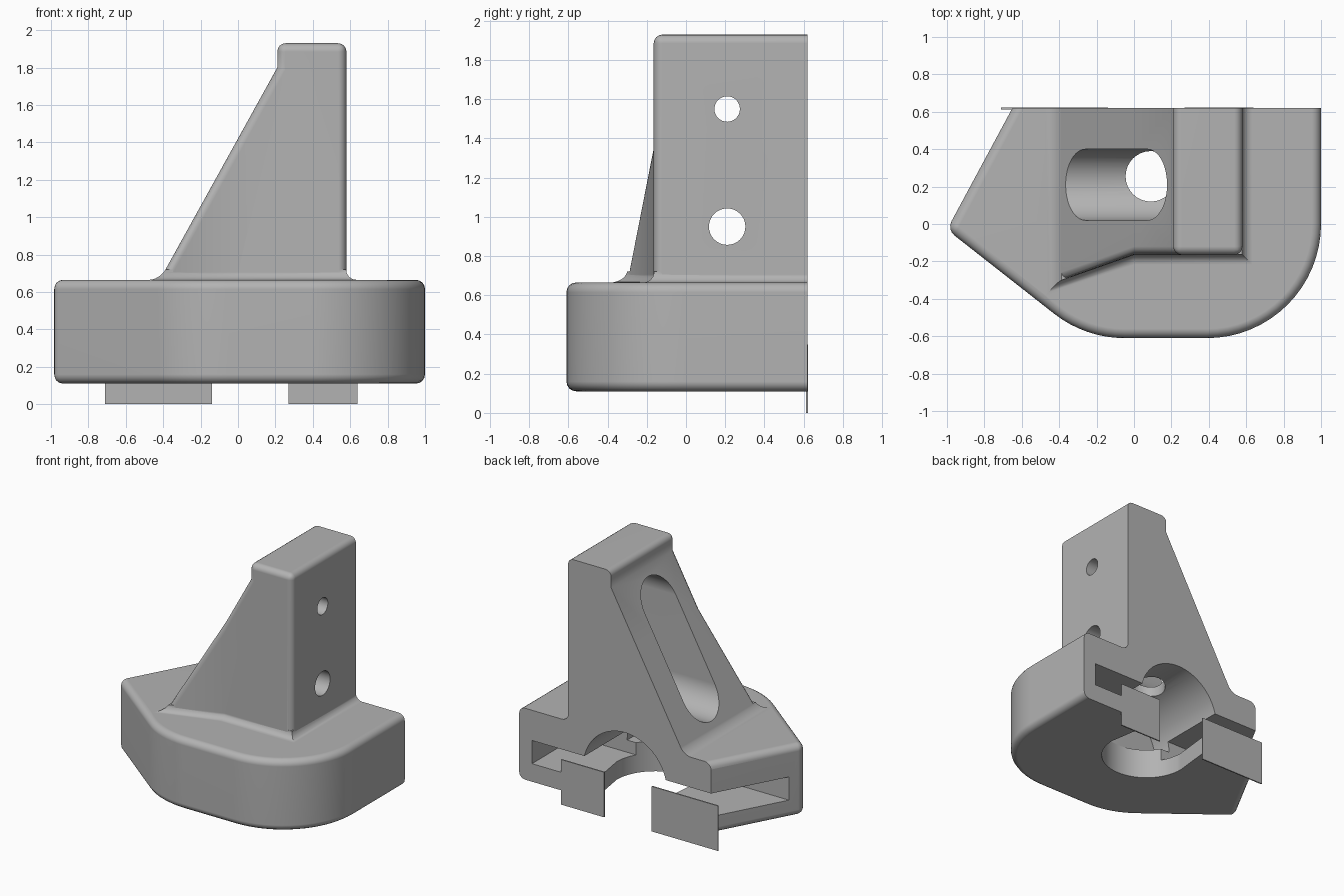
import bpy, bmesh, math
from mathutils import Vector

cube = bpy.data.objects.get("Cube")
if cube:
    bpy.data.objects.remove(cube, do_unlink=True)

grey = bpy.data.materials.new("light grey")
grey.use_nodes = True
COLOR = (0.45, 0.45, 0.45, 1)
grey.diffuse_color = COLOR
grey.node_tree.nodes["Principled BSDF"].inputs["Base Color"].default_value = COLOR

BACK = 0.62    # finished back plane
OVER = 0.75    # raw parts run past it and are trimmed flat
FLOOR, DECK = 0.11, 0.665


def add_object(name, bm):
    bmesh.ops.recalc_face_normals(bm, faces=bm.faces)
    mesh = bpy.data.meshes.new(name)
    bm.to_mesh(mesh)
    bm.free()
    mesh.materials.append(grey)
    ob = bpy.data.objects.new(name, mesh)
    bpy.context.collection.objects.link(ob)
    return ob


def prism(points, direction):
    """Extrude a closed outline along a direction."""
    bm = bmesh.new()
    face = bm.faces.new([bm.verts.new(p) for p in points])
    ext = bmesh.ops.extrude_face_region(bm, geom=[face])
    verts = [g for g in ext["geom"] if isinstance(g, bmesh.types.BMVert)]
    bmesh.ops.translate(bm, verts=verts, vec=direction)
    return bm


def box(name, x0, x1, y0, y1, z0, z1):
    pts = [(x0, y0, z0), (x1, y0, z0), (x1, y1, z0), (x0, y1, z0)]
    return add_object(name, prism(pts, (0, 0, z1 - z0)))


def arc(cx, cy, r, a0, a1, n):
    angles = [math.radians(a0 + (a1 - a0) * i / n) for i in range(n + 1)]
    return [(cx + r * math.cos(a), cy + r * math.sin(a)) for a in angles]


def rounded(ob, width):
    mod = ob.modifiers.new("rounding", "BEVEL")
    mod.width = width
    mod.segments = 4
    mod.limit_method = "ANGLE"
    mod.angle_limit = math.radians(30)
    return bake(ob)


def bake(ob):
    """Replace the mesh by its modified result."""
    bpy.context.view_layer.update()
    evaluated = ob.evaluated_get(bpy.context.evaluated_depsgraph_get())
    mesh = bpy.data.meshes.new_from_object(evaluated)
    ob.modifiers.clear()
    ob.data = mesh
    return ob


def combine(ob, other, operation):
    mod = ob.modifiers.new("combine", "BOOLEAN")
    mod.operation = operation
    mod.solver = "EXACT"
    mod.object = other
    bake(ob)
    bpy.data.objects.remove(other, do_unlink=True)


# Base block: two rounded front corners and a pointed side
outline = [(1, OVER)] + arc(0.39, 0, 0.61, 0, -90, 16)
outline += arc(-0.05, 0, 0.61, -90, -128, 8)
outline += [(-1, -0.03), (-0.58, OVER)]
body = add_object("bracket_body", prism([(x, y, FLOOR) for x, y in outline],
                                        (0, 0, DECK - FLOOR)))
rounded(body, 0.05)

# Tower: sloped side profile, with the front flaring out beyond x = 0
SLOPE = 0.62 / 1.12
profile = [(0.58, 0.4), (0.58, 1.93), (0.21, 1.93), (0.21, 1.8),
           (0.21 - 1.4 * SLOPE, 0.4)]
bm = prism([(x, -0.165, z) for x, z in profile], (0, OVER + 0.165, 0))
bmesh.ops.bisect_plane(bm, geom=bm.verts[:] + bm.edges[:] + bm.faces[:],
                       plane_co=(0, 0, 0), plane_no=(1, 0, 0))
for v in bm.verts:
    if v.co.x < 0 and v.co.y < 0:
        v.co.y += 0.354 * v.co.x
tower = rounded(add_object("tower", bm), 0.045)

# Concave fillet where the tower meets the base
bm = bmesh.new()
R, STEPS = 0.055, 6
rings = []
for i in range(-1, STEPS + 1):
    a = math.pi / 2 * max(i, 0) / STEPS
    o = R * (1 - math.sin(a)) - 0.002
    z = DECK + R * (1 - math.cos(a)) if i >= 0 else DECK - 0.1
    left = -0.42 + SLOPE * max(z - DECK, 0) - o
    front = -0.165 - o
    pts = [(0.58 + o, OVER), (0.58 + o, front), (0, front),
           (left, front + 0.354 * left), (left, OVER)]
    rings.append([bm.verts.new((x, y, z)) for x, y in pts])
for lower, upper in zip(rings, rings[1:]):
    for j in range(5):
        k = (j + 1) % 5
        bm.faces.new((lower[j], lower[k], upper[k], upper[j]))
bm.faces.new(rings[0])
bm.faces.new(rings[-1])
fillet = add_object("fillet", bm)

combine(body, tower, "UNION")
combine(body, fillet, "UNION")

# Flat back
combine(body, box("back_trim", -2, 2, BACK, 2, -1, 3), "DIFFERENCE")

# Long round-ended slot in the sloped side
slot = arc(0.21, 1.55, 0.19, 0, 180, 20) + arc(0.21, 0.95, 0.19, 180, 360, 20)
combine(body, add_object("slot_cut", prism([(-1, y, z) for y, z in slot],
                                           (1.45, 0, 0))), "DIFFERENCE")

# Two bolt holes through the upright wall
for z, r in ((1.55, 0.065), (0.95, 0.093)):
    ring = arc(0.21, z, r, 0, 360, 32)[:-1]
    combine(body, add_object("bolt_cut", prism([(0.3, y, z) for y, z in ring],
                                               (0.6, 0, 0))), "DIFFERENCE")

# Wide pocket for a sliding plate, open at the back and the slanted side
combine(body, box("pocket_cut", -1.2, 0.89, 0.08, 1, 0.25, 0.43), "DIFFERENCE")

# Arched tunnel from the back
ring = arc(0.09, 0.345, 0.36, 0, 180, 32)
combine(body, add_object("arch_cut", prism([(x, -0.08, z) for x, z in ring],
                                           (0, 1, 0))), "DIFFERENCE")

# U-shaped opening in the floor
ring = arc(0.09, 0.25, 0.33, 180, 360, 32) + [(0.3, 1), (-0.16, 1)]
combine(body, add_object("floor_cut", prism([(x, y, 0) for x, y in ring],
                                            (0, 0, 0.36))), "DIFFERENCE")

# Vertical hole linking the slot with the tunnel
ring = arc(0.09, 0.255, 0.135, 0, 360, 32)[:-1]
combine(body, add_object("drop_cut", prism([(x, y, 0.5) for x, y in ring],
                                           (0, 0, 0.5))), "DIFFERENCE")

# Smooth shading on the rounded parts
bpy.ops.object.select_all(action="DESELECT")
body.select_set(True)
bpy.context.view_layer.objects.active = body
bpy.ops.object.shade_smooth_by_angle(angle=math.radians(30))
body.modifiers.new("even_normals", "WEIGHTED_NORMAL").keep_sharp = True

# Thin tabs hanging from the back
box("tab_left", 0.27, 0.64, BACK - 0.008, BACK + 0.002, 0, 0.35)
box("tab_right", -0.71, -0.14, BACK - 0.008, BACK + 0.002, 0, 0.35)
